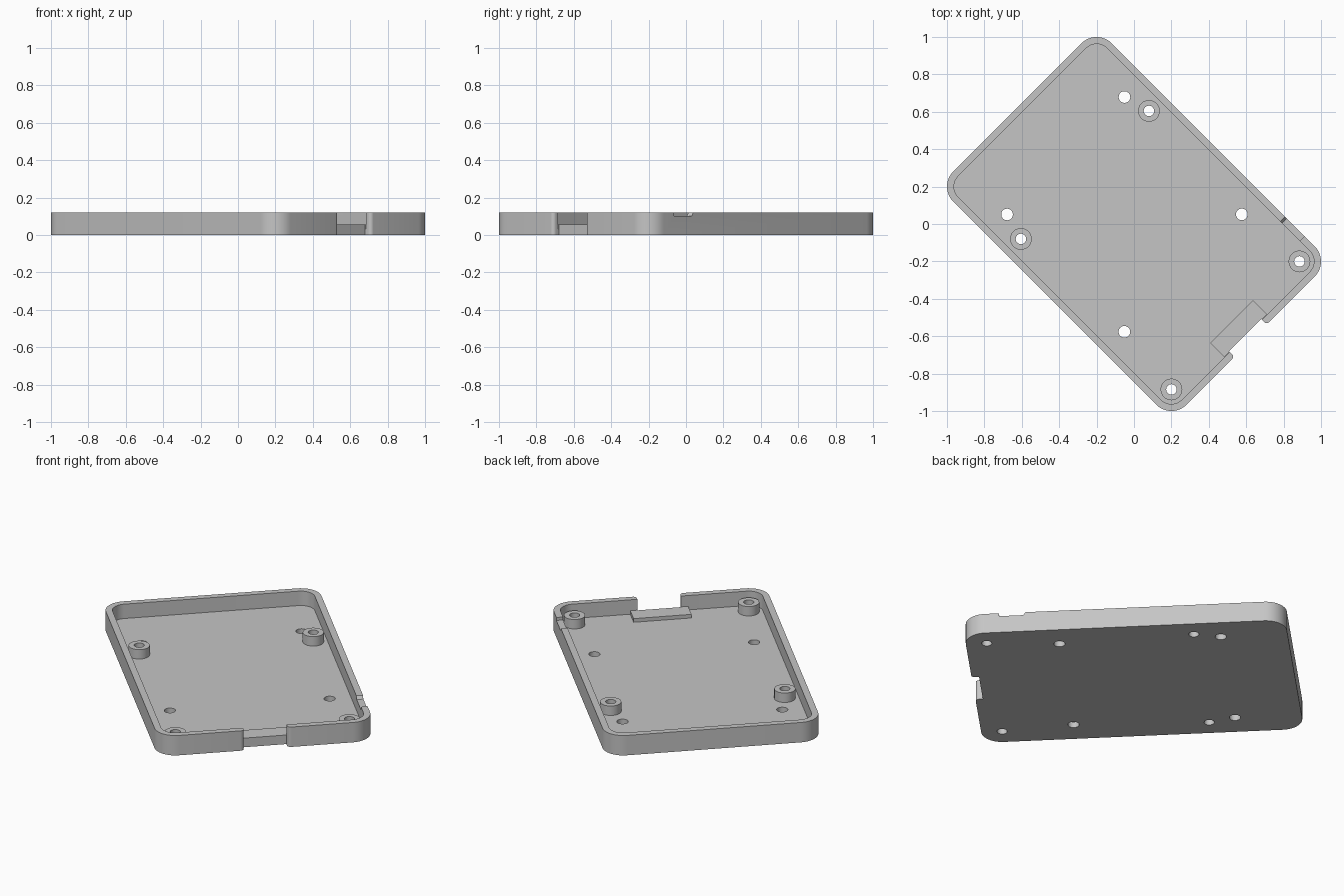
import bpy, bmesh
from math import sin, cos, pi, radians

cube = bpy.data.objects.get("Cube")
if cube:
    bpy.data.objects.remove(cube, do_unlink=True)

LENGTH, WIDTH, HEIGHT = 0.882, 0.599, 0.12      # half length, half width, full height
RADIUS, WALL, FLOOR = 0.115, 0.037, 0.033
BOSS_TOP, PAD_TOP = 0.09, 0.055
TURN = radians(-45)                             # the tray lies diagonally

grey = bpy.data.materials.new("grey plastic")
grey.use_nodes = True
colour = (0.56, 0.56, 0.56, 1)
grey.diffuse_color = colour
grey.node_tree.nodes["Principled BSDF"].inputs["Base Color"].default_value = colour


def arc(cx, cy, r, start, end, steps):
    angles = [radians(start + (end - start) * i / steps) for i in range(steps + 1)]
    return [(cx + r * cos(a), cy + r * sin(a)) for a in angles]


def circle(cx, cy, r):
    return arc(cx, cy, r, 0, 360, 32)[:-1]


def rounded_rectangle(half_x, half_y, r):
    x, y = half_x - r, half_y - r
    corners = [(x, y), (-x, y), (-x, -y), (x, -y)]
    return [p for i, (cx, cy) in enumerate(corners)
            for p in arc(cx, cy, r, 90 * i, 90 * i + 90, 12)]


def rectangle(x0, x1, y0, y1):
    return [(x0, y0), (x1, y0), (x1, y1), (x0, y1)]


def prism(name, points, low, high, sideways=False):
    """Extrude an outline upwards, or along y when sideways."""
    bm = bmesh.new()
    base = bm.faces.new([bm.verts.new((x, y, low)) for x, y in points])
    top = bmesh.ops.extrude_face_region(bm, geom=[base])["geom"]
    for v in top:
        if isinstance(v, bmesh.types.BMVert):
            v.co.z = high
    if sideways:
        for v in bm.verts:
            v.co.y, v.co.z = v.co.z, v.co.y
    bmesh.ops.recalc_face_normals(bm, faces=bm.faces)
    mesh = bpy.data.meshes.new(name)
    bm.to_mesh(mesh)
    bm.free()
    mesh.materials.append(grey)
    obj = bpy.data.objects.new(name, mesh)
    bpy.context.collection.objects.link(obj)
    return obj


def select(obj):
    bpy.ops.object.select_all(action="DESELECT")
    obj.select_set(True)
    bpy.context.view_layer.objects.active = obj


def combine(target, tool, operation="DIFFERENCE"):
    """Apply a boolean and discard the tool."""
    select(target)
    mod = target.modifiers.new("cut", "BOOLEAN")
    mod.operation, mod.object, mod.solver = operation, tool, "EXACT"
    bpy.ops.object.modifier_apply(modifier=mod.name)
    bpy.data.objects.remove(tool, do_unlink=True)


def finish(obj):
    obj.rotation_euler.z = TURN
    select(obj)
    bpy.ops.object.shade_smooth_by_angle(angle=radians(30))


# Tray: rounded block with a hollow inside
tray = prism("tray", rounded_rectangle(LENGTH, WIDTH, RADIUS), 0, HEIGHT)
combine(tray, prism("hollow", rounded_rectangle(LENGTH - WALL, WIDTH - WALL, RADIUS - WALL),
                    FLOOR, 0.3))

# Raised pad behind the end opening
inner_end = LENGTH - WALL
combine(tray, prism("pad", rectangle(0.739, inner_end - 0.001, -0.161, 0.161),
                    FLOOR - 0.01, PAD_TOP), "UNION")

# End opening, with the outer wall corners rounded over
gap, soft = 0.121, 0.02
half = [(inner_end - 0.004, gap)] + arc(LENGTH - soft, gap + soft, soft, -90, 0, 6) + [(1, gap + soft)]
opening = half + [(x, -y) for x, y in reversed(half)]
combine(tray, prism("opening", opening, -0.1, 0.3))

# Shallow slot in the rim of one long side, sloped at one end
slot = [(0.556, 0.102), (0.69, 0.102), (0.69, 0.2), (0.544, 0.2), (0.544, HEIGHT)]
combine(tray, prism("rim_slot", slot, 0.545, 0.7, sideways=True))

# Mounting bosses and through holes, mirrored across the long axis
for side in (-1, 1):
    for x in (-0.371, 0.767):
        y = side * 0.484
        combine(tray, prism("hole", circle(x, y, 0.028), -0.1, 0.3))
        boss = prism("mounting_boss", circle(x, y, 0.058), FLOOR - 0.01, BOSS_TOP)
        combine(boss, prism("hole", circle(x, y, 0.028), -0.1, 0.3))
        finish(boss)
    for x in (-0.516, 0.371):
        combine(tray, prism("hole", circle(x, side * 0.444, 0.031), -0.1, 0.3))

finish(tray)
